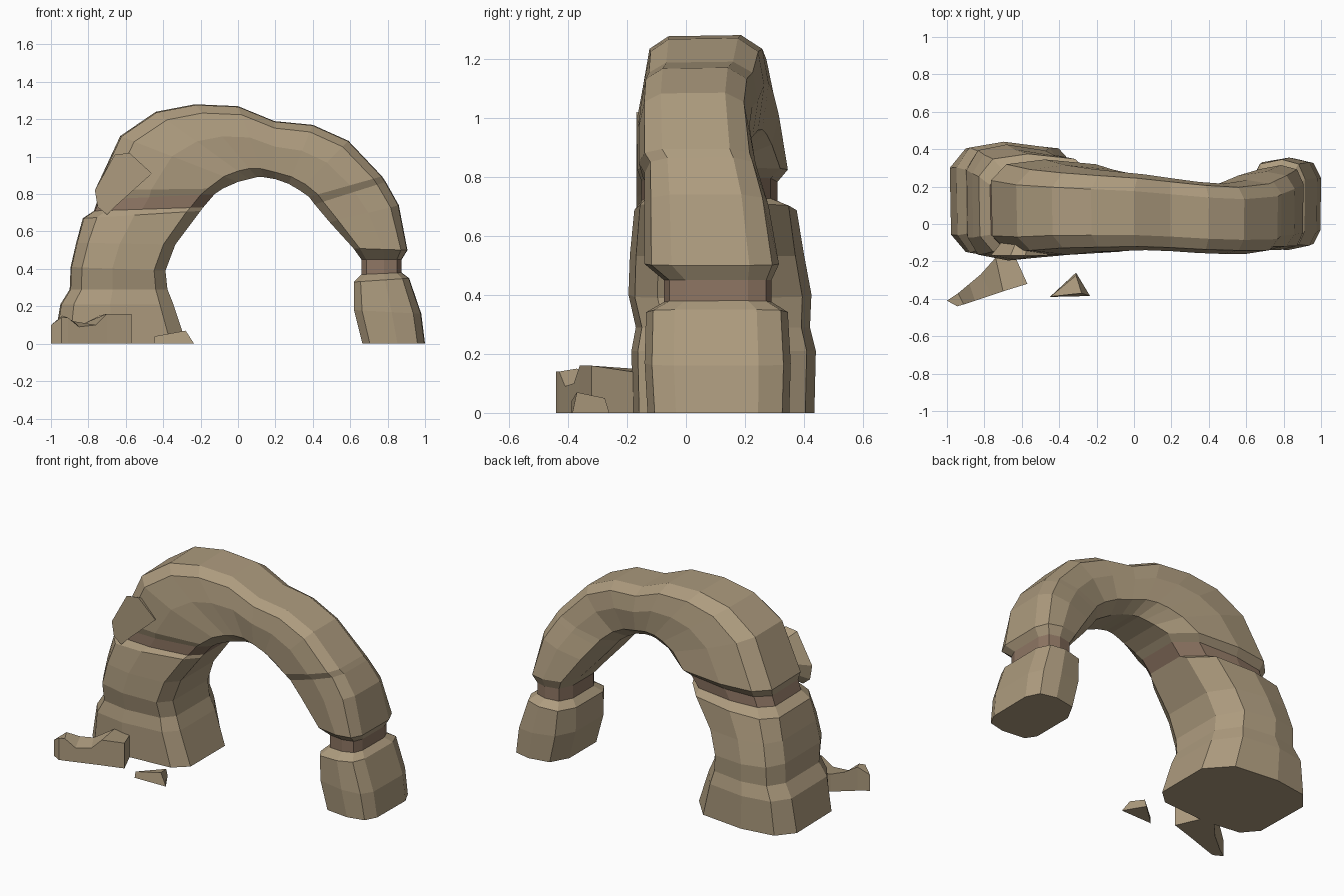
import bpy, bmesh


def material(name, rgb):
    m = bpy.data.materials.new(name)
    m.diffuse_color = (*rgb, 1)
    return m


stone = material("sandstone", (0.42, 0.33, 0.21))
seam = material("dark_seam", (0.27, 0.18, 0.125))


def loft(name, rings, seams=()):
    """Skin closed rings of points, cap both ends, tint chosen segments."""
    bm = bmesh.new()
    vr = [[bm.verts.new(p) for p in r] for r in rings]
    n = len(vr[0])
    for s in range(len(vr) - 1):
        for i in range(n):
            j = (i + 1) % n
            f = bm.faces.new((vr[s][i], vr[s][j], vr[s + 1][j], vr[s + 1][i]))
            f.material_index = 1 if s in seams else 0
    bm.faces.new(vr[0])
    bm.faces.new(vr[-1])
    bmesh.ops.recalc_face_normals(bm, faces=bm.faces)
    me = bpy.data.meshes.new(name)
    bm.to_mesh(me)
    bm.free()
    me.materials.append(stone)
    me.materials.append(seam)
    ob = bpy.data.objects.new(name, me)
    bpy.context.collection.objects.link(ob)
    return ob


# Chamfered cross-section: (outer-to-inner, front-to-back) fractions
SECTION = [(.01, .20), (0, .78), (.12, .95), (.42, 1), (.82, .95),
           (1, .72), (1, .16), (.88, .035), (.44, 0), (.12, .05)]


def ring(ox, oz, ix, iz, y0, y1):
    return [(ox + (ix - ox) * u, y0 + (y1 - y0) * v, oz + (iz - oz) * u)
            for u, v in SECTION]


# Arch stations: outer x, z, inner x, z, front y, back y
left_leg = [
    (-.985, 0, -.275, 0, -.18, .435),
    (-.95, .21, -.345, .21, -.185, .44),
    (-.90, .29, -.377, .29, -.17, .42),
    (-.895, .41, -.388, .39, -.195, .425),
    (-.865, .54, -.335, .53, -.19, .40),
    (-.83, .67, -.20, .71, -.175, .375),
]
bridge = [
    (-.77, .71, -.185, .73, -.15, .31),
    (-.75, .77, -.125, .80, -.15, .31),
    (-.765, .82, -.08, .83, -.165, .345),
    (-.63, 1.11, 0, .865, -.165, .315),
    (-.44, 1.24, .06, .88, -.15, .295),
    (-.23, 1.28, .10, .89, -.145, .28),
    (0, 1.27, .14, .89, -.14, .265),
    (.195, 1.19, .20, .88, -.145, .245),
    (.40, 1.17, .27, .855, -.155, .225),
    (.59, 1.085, .33, .82, -.16, .215),
    (.77, .895, .38, .785, -.16, .235),
    (.79, .865, .41, .745, -.14, .245),
    (.86, .74, .49, .65, -.14, .28),
    (.906, .50, .617, .51, -.14, .315),
]
right_leg = [
    (.875, .45, .66, .45, -.075, .29),
    (.875, .38, .66, .37, -.075, .29),
    (.915, .35, .62, .33, -.135, .345),
    (.98, .16, .62, .18, -.14, .355),
    (1.0, 0, .665, 0, -.13, .35),
]
loft("rock_arch", [ring(*s) for s in left_leg + bridge + right_leg],
     seams=(6, 20))

# Angular outcrop on the front left shoulder, tapering into the arch
outcrop = [(-.70, .69), (-.75, .73), (-.765, .82), (-.66, 1.01),
           (-.58, 1.02), (-.46, .91), (-.66, .73)]
loft("shoulder_outcrop", [[(x, -.168, z) for x, z in outcrop],
                          [(x * .6 - .22, -.06, z * .6 + .36)
                           for x, z in outcrop]])

# Fallen slab with a notched top: front x, y, z then back x, y, z
slab = [
    (-.57, -.32, .16, -.66, -.12, .13),
    (-.70, -.36, .16, -.74, -.18, .15),
    (-.76, -.38, .10, -.82, -.27, .11),
    (-.85, -.41, .09, -.88, -.32, .12),
    (-.91, -.43, .14, -.94, -.37, .15),
    (-.945, -.44, .14, -1.0, -.41, .10),
]
loft("fallen_slab", [[(a, b, 0), (a, b, c), (d, e, f), (d, e, 0)]
                     for a, b, c, d, e, f in slab])

# Small loose wedge, ridge at the front
loft("loose_wedge", [
    [(-.45, -.39, 0), (-.235, -.385, 0), (-.31, -.26, 0)],
    [(-.445, -.388, .04), (-.28, -.37, .07), (-.31, -.275, .05)]])
